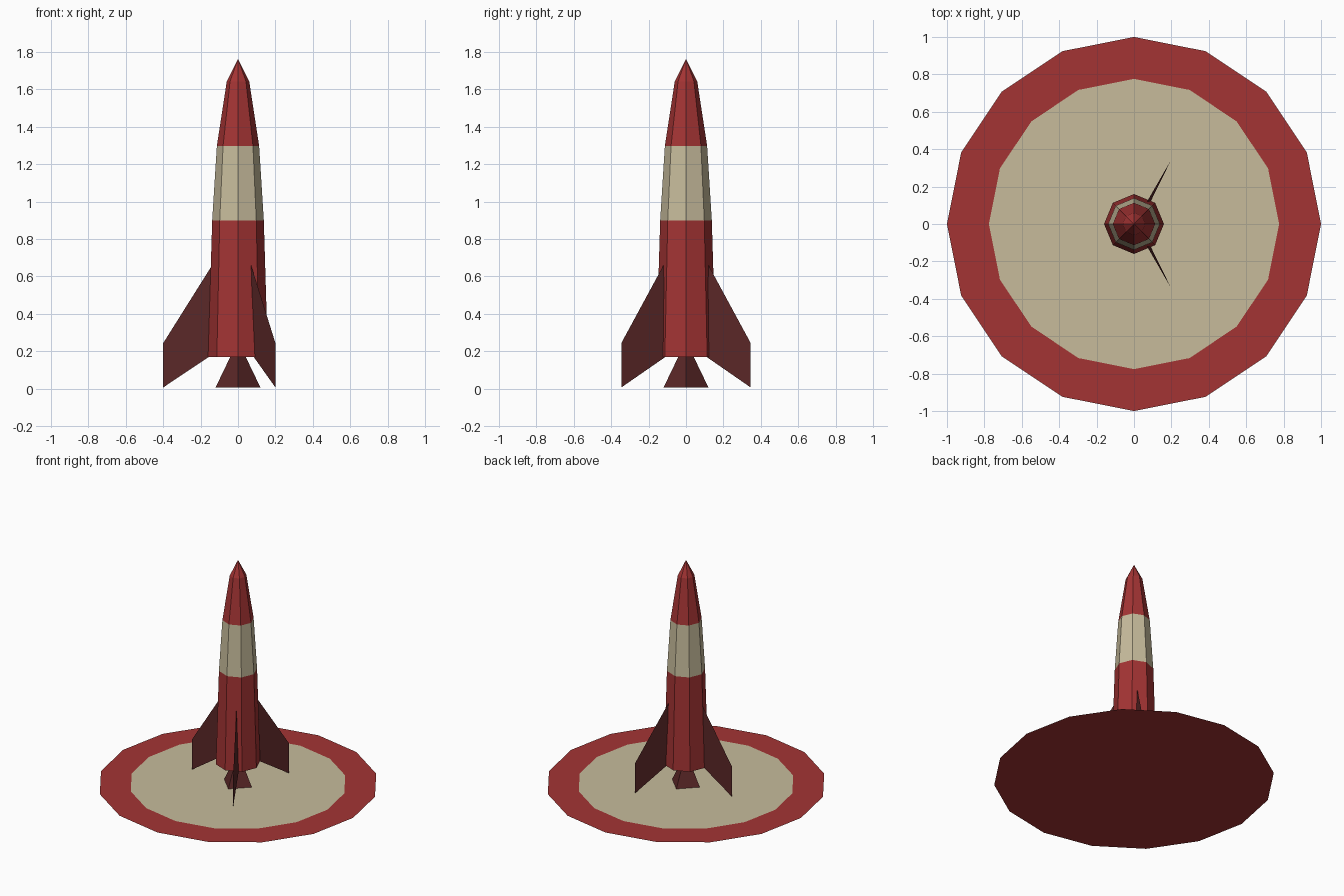
import bpy
from math import cos, sin, tau

if "Cube" in bpy.data.objects:
    bpy.data.objects.remove(bpy.data.objects["Cube"])


def material(name, rgb):
    m = bpy.data.materials.new(name)
    m.diffuse_color = (*rgb, 1)
    m.use_nodes = True
    m.node_tree.nodes["Principled BSDF"].inputs["Base Color"].default_value = m.diffuse_color
    return m


RED = material("red", (0.37, 0.034, 0.034))
CREAM = material("cream", (0.57, 0.50, 0.33))
DARK = material("dark_red", (0.105, 0.021, 0.021))


def make(name, verts, faces, mat):
    me = bpy.data.meshes.new(name)
    me.from_pydata(verts, [], faces)
    me.materials.append(mat)
    ob = bpy.data.objects.new(name, me)
    bpy.context.collection.objects.link(ob)
    return ob


def lathe(name, profile, sides, mat, bottom=False):
    """Stack of flat-sided rings; a radius of 0 closes to a point."""
    verts, faces, prev = [], [], None
    for r, z in profile:
        start = len(verts)
        n = sides if r > 0 else 1
        verts += [(r * cos(tau * i / sides), r * sin(tau * i / sides), z) for i in range(n)]
        ring = [start + i % n for i in range(sides)]
        if prev:
            for i in range(sides):
                j = (i + 1) % sides
                f = [prev[i], prev[j], ring[j], ring[i]]
                faces.append(f if n > 1 else f[:3])
        elif bottom:
            faces.append(ring[::-1])
        prev = ring
    return make(name, verts, faces, mat)


def disc(name, r, z, mat, flip=False):
    verts = [(r * cos(tau * i / 16), r * sin(tau * i / 16), z) for i in range(16)]
    return make(name, verts, [list(range(16))], mat)


# Landing pad: red disc with a cream disc just above it
disc("pad_rim", 1.0, 0.0, RED)
disc("pad_centre", 0.776, 0.004, CREAM)

# Eight-sided hull in three colour bands
lathe("lower_hull", [(0.16, 0.168), (0.138, 0.9)], 8, RED, bottom=True)
lathe("middle_band", [(0.138, 0.9), (0.113, 1.297)], 8, CREAM)
lathe("nose_cone", [(0.113, 1.297), (0.06, 1.643), (0, 1.762)], 8, RED)

# Four-sided engine nozzle
lathe("nozzle", [(0.12, 0.006), (0.04, 0.172)], 4, DARK)


# Thin swept fins: lower root, foot, shoulder, upper root
def fin(name, root_low, root_high, tip):
    verts = [(*root_low, 0.168), (*tip, 0.006), (*tip, 0.243), (*root_high, 0.66)]
    make(name, verts, [(0, 1, 2, 3)], DARK)


fin("left_fin", (-0.158, 0), (-0.138, 0), (-0.4, 0))
for name, s in (("front_fin", -1), ("back_fin", 1)):
    fin(name, (0.085, 0.112 * s), (0.07, 0.12 * s), (0.2, 0.346 * s))
